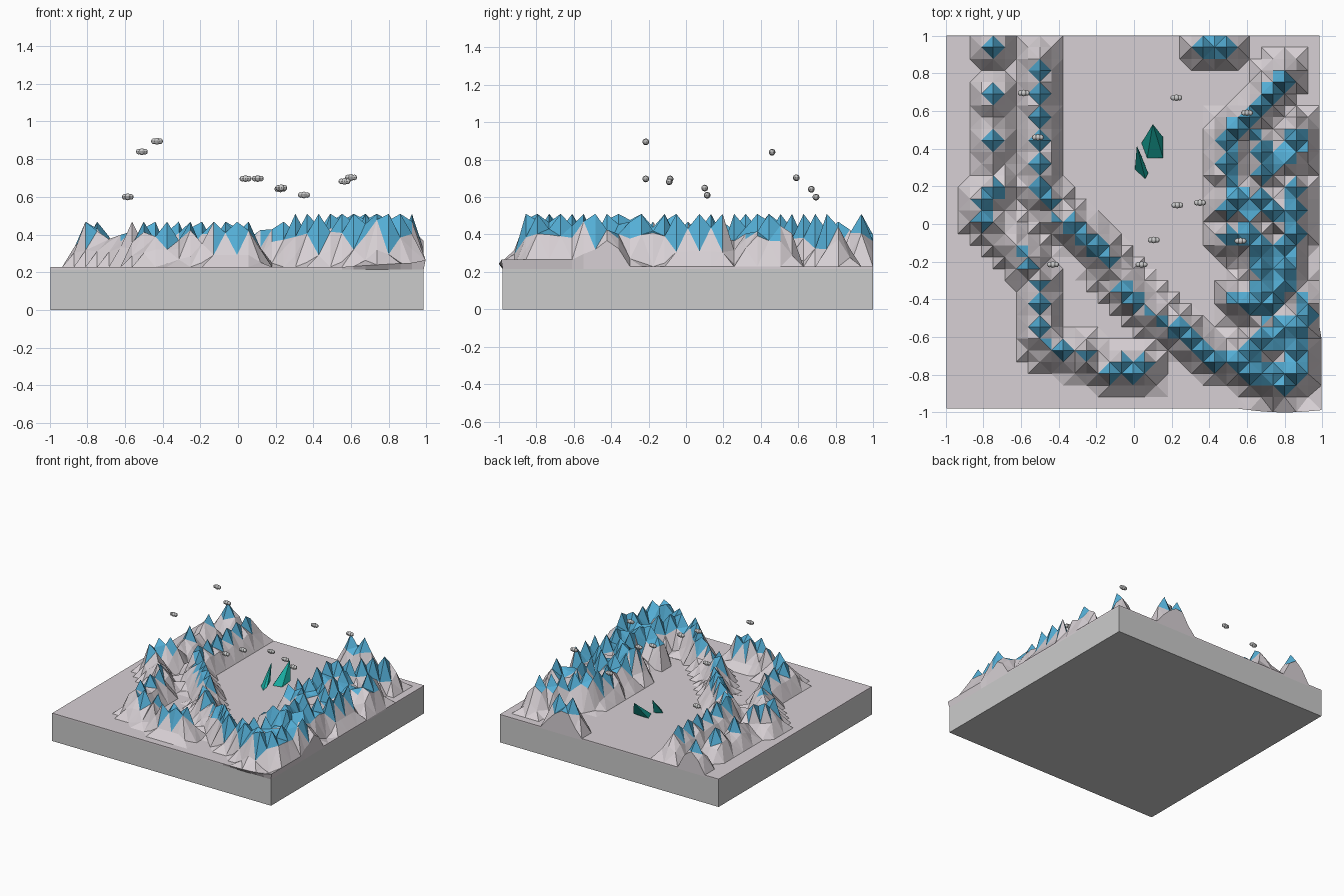
import bpy, bmesh, math, random
from mathutils import Vector

if "Cube" in bpy.data.objects:
    bpy.data.objects.remove(bpy.data.objects["Cube"])
random.seed(4)
N, GROUND = 33, 0.228
STEP = 1.98 / (N - 1)
X0, Y0 = -0.995, -0.98

def material(name, col):
    m = bpy.data.materials.new(name)
    m.diffuse_color = (*col, 1)
    m.use_nodes = True
    m.node_tree.nodes["Principled BSDF"].inputs["Base Color"].default_value = m.diffuse_color
    return m

def finish(bm, name, mats):
    bmesh.ops.recalc_face_normals(bm, faces=bm.faces)
    me = bpy.data.meshes.new(name)
    bm.to_mesh(me)
    bm.free()
    ob = bpy.data.objects.new(name, me)
    bpy.context.collection.objects.link(ob)
    for m in mats:
        me.materials.append(m)
    return ob

rock = material("rock", (0.68, 0.63, 0.66))
blue = material("blue_peak", (0.09, 0.43, 0.68))
teal = material("teal", (0.01, 0.42, 0.36))

# ridge lines of the mountain chains, as seen from above
ridges = [
    [(-.75, 1), (-.75, .93)], [(-.75, .7), (-.75, .63)], [(-.75, .45), (-.75, .39)],
    [(-.72, .2), (-.81, .13), (-.79, .04), (-.58, -.16), (-.5, -.34), (-.5, -.6), (-.44, -.67), (-.26, -.7)],
    [(-.5, .88), (-.5, .22), (-.43, .06), (-.24, -.07), (-.02, -.37), (.2, -.55), (.42, -.7), (.6, -.73)],
    [(-.13, -.765), (.06, -.765)], [(.37, .94), (.49, .94)],
    [(.6, -.73), (.72, -.6), (.9, -.52), (.92, -.4)],
    [(.6, -.76), (.75, -.84), (.87, -.8), (.86, -.6)],
    [(.55, -.4), (.72, -.42), (.68, -.2), (.62, -.06), (.5, -.08)],
    [(.5, .1), (.62, .14), (.72, .08)], [(.84, .18), (.84, -.04)],
    [(.5, .26), (.52, .5), (.66, .6), (.74, .74), (.8, .8)],
    [(.7, .28), (.7, .42)], [(.86, .36), (.86, .5)], [(.8, -.14), (.82, -.3)],
]

def distance(p):
    best = 9
    for r in ridges:
        for a, b in zip(r, r[1:]):
            a, b = Vector(a), Vector(b)
            t = max(0, min(1, (p - a).dot(b - a) / (b - a).length_squared))
            best = min(best, (p - a.lerp(b, t)).length)
    return best

def height(i, j):
    p = Vector((X0 + STEP * i, Y0 + STEP * j))
    d = distance(p)
    top = 0.51 if p.x > 0.25 else 0.468
    if d < 0.036:
        return top - (0 if (i + j) % 2 else random.uniform(0.03, 0.1))
    if d < 0.075:
        return top - 0.12 + random.uniform(-0.03, 0.02)
    if d < 0.115:
        return GROUND + (0.12 - d) * 2.2
    return GROUND

# mountains: triangulated height grid with a short skirt
bm = bmesh.new()
v = [[bm.verts.new((X0 + STEP * i, Y0 + STEP * j, height(i, j))) for j in range(N)] for i in range(N)]
for i in range(N - 1):
    for j in range(N - 1):
        a, b, c, d = v[i][j], v[i + 1][j], v[i + 1][j + 1], v[i][j + 1]
        # diagonals never join two peaks, so every tooth stands alone
        tris = ((a, b, d), (b, c, d)) if (i + j) % 2 else ((a, b, c), (a, c, d))
        for t in tris:
            f = bm.faces.new(t)
            f.material_index = int(sum(q.co.z for q in t) / 3 > 0.385)
# slight bulge of the front right corner
for i in range(26, N):
    v[i][0].co.y -= 0.02 * math.sin(math.pi * (i - 25) / 8)
    v[i][0].co.z += 0.03 * (i - 25) / 8
for j in range(7):
    v[N - 1][j].co.x += 0.01
    v[N - 1][j].co.z = max(v[N - 1][j].co.z, 0.265)
edges = [e for e in bm.edges if e.is_boundary]
for q in bmesh.ops.extrude_edge_only(bm, edges=edges)["geom"]:
    if isinstance(q, bmesh.types.BMVert):
        q.co = (min(q.co.x, 0.985), max(q.co.y, -0.98), 0.215)
    elif isinstance(q, bmesh.types.BMFace):
        q.material_index = 0
finish(bm, "mountain_terrain", [rock, blue])

# base slab
bm = bmesh.new()
bmesh.ops.create_cube(bm, size=1)
for q in bm.verts:
    q.co = (q.co.x * 1.98 - 0.005, q.co.y * 1.98 + 0.01, (q.co.z + 0.5) * 0.215)
finish(bm, "base_slab", [])

# crystals: leaning pyramids
def crystal(name, base, tip):
    bm = bmesh.new()
    ring = [bm.verts.new(p) for p in base]
    apex = bm.verts.new(tip)
    for a, b in zip(ring, ring[1:] + ring[:1]):
        bm.faces.new((a, b, apex))
    bm.faces.new(ring)
    finish(bm, name, [teal])

crystal("large_crystal", [(.04, .43, .23), (.07, .35, .23), (.155, .35, .24), (.155, .46, .25)], (.10, .53, .38))
crystal("small_crystal", [(.005, .29, .23), (.06, .24, .23), (.075, .27, .25), (.04, .36, .25)], (.015, .415, .385))

# floating clusters of three little balls
clouds = [(-.43, -.215, .895), (-.51, .46, .84), (-.585, .695, .6), (.04, -.215, .697),
          (.105, -.085, .697), (.225, .67, .642), (.23, .1, .648), (.35, .113, .61),
          (.565, -.09, .682), (.6, .59, .703)]
for n, (x, y, z) in enumerate(clouds):
    bm = bmesh.new()
    for k in (-1, 0, 1):
        ball = bmesh.ops.create_uvsphere(bm, u_segments=10, v_segments=7, radius=0.015 if k else 0.018)
        bmesh.ops.translate(bm, verts=ball["verts"], vec=(x + k * 0.017, y, z))
    finish(bm, f"cloud_{n + 1}", [])
